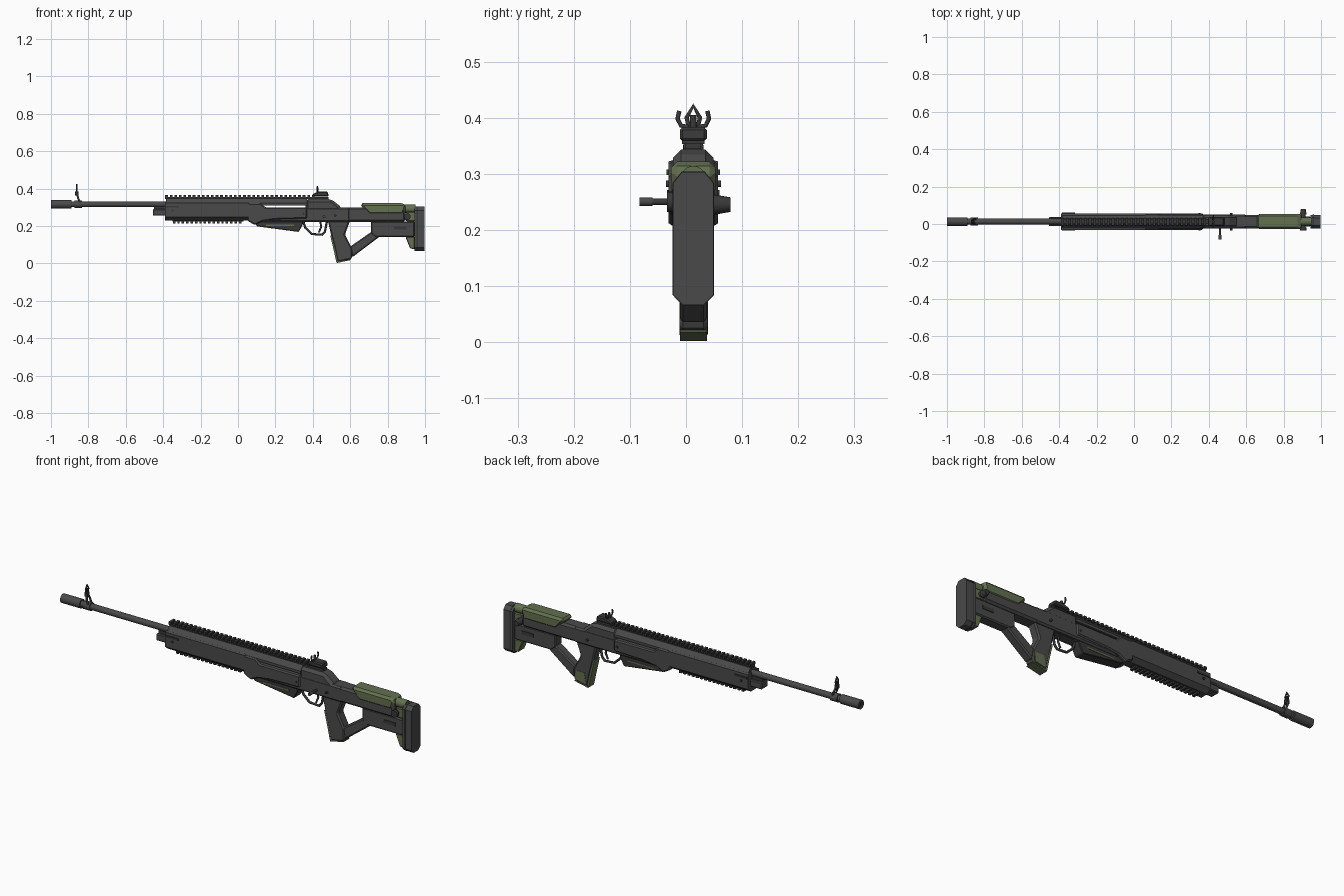
import bpy, bmesh, math
from mathutils import Vector

cube = bpy.data.objects.get("Cube")
if cube:
    bpy.data.objects.remove(cube)

CY = 0.013  # lengthwise mid-plane


def material(name, rgb):
    m = bpy.data.materials.new(name)
    m.use_nodes = True
    m.diffuse_color = (*rgb, 1)
    m.node_tree.nodes["Principled BSDF"].inputs["Base Color"].default_value = (*rgb, 1)
    return m


GREY = material("gunmetal grey", (0.068, 0.068, 0.068))
DARK = material("dark steel", (0.04, 0.04, 0.04))
GREEN = material("olive green", (0.125, 0.16, 0.08))


def finish(name, bm, mat, bevel=0.0, smooth=False, segments=1):
    bmesh.ops.recalc_face_normals(bm, faces=bm.faces)
    me = bpy.data.meshes.new(name)
    bm.to_mesh(me)
    bm.free()
    me.materials.append(mat)
    ob = bpy.data.objects.new(name, me)
    bpy.context.collection.objects.link(ob)
    if bevel:
        mod = ob.modifiers.new("bevel", 'BEVEL')
        mod.width, mod.segments, mod.limit_method = bevel, segments, 'ANGLE'
    if smooth:
        bpy.ops.object.select_all(action='DESELECT')
        ob.select_set(True)
        bpy.context.view_layer.objects.active = ob
        bpy.ops.object.shade_smooth_by_angle(angle=math.radians(40))
    return ob


def extrude(name, points, step, mat, bevel=0.0):
    bm = bmesh.new()
    face = bm.faces.new([bm.verts.new(p) for p in points])
    out = bmesh.ops.extrude_face_region(bm, geom=[face])
    bmesh.ops.translate(bm, vec=step, verts=[g for g in out["geom"] if isinstance(g, bmesh.types.BMVert)])
    return finish(name, bm, mat, bevel)


def side(name, pts, half, mat, bevel=0.0, y=CY):
    """Side outline (x, z) given thickness across y."""
    return extrude(name, [(x, y - half, z) for x, z in pts], (0, 2 * half, 0), mat, bevel)


def section(name, half_pts, x0, x1, mat):
    """Mirrored cross-section (y, z) pulled along x."""
    ring = half_pts + [(-y, z) for y, z in reversed(half_pts)]
    return extrude(name, [(x0, CY + y, z) for y, z in ring], (x1 - x0, 0, 0), mat)


def box(name, x0, x1, z0, z1, half, mat, bevel=0.0, y=CY):
    return side(name, [(x0, z0), (x1, z0), (x1, z1), (x0, z1)], half, mat, bevel, y)


def rod(name, a, b, r, mat, r2=None, sides=20):
    a, b = Vector(a), Vector(b)
    d = b - a
    bm = bmesh.new()
    bmesh.ops.create_cone(bm, cap_ends=True, segments=sides, radius1=r,
                          radius2=r if r2 is None else r2, depth=d.length)
    bm.transform(d.to_track_quat('Z', 'Y').to_matrix().to_4x4())
    bmesh.ops.translate(bm, vec=(a + b) / 2, verts=bm.verts)
    return finish(name, bm, mat, smooth=True)


def wire(name, pts, r, mat):
    cu = bpy.data.curves.new(name, 'CURVE')
    cu.dimensions, cu.bevel_depth, cu.bevel_resolution = '3D', r, 2
    cu.use_fill_caps = True
    sp = cu.splines.new('POLY')
    sp.points.add(len(pts) - 1)
    for p, c in zip(sp.points, pts):
        p.co = (*c, 1)
    cu.materials.append(mat)
    ob = bpy.data.objects.new(name, cu)
    bpy.context.collection.objects.link(ob)


# Barrel, muzzle and front sight
BZ = 0.316
rod("barrel", (-0.9, CY, BZ), (-0.3, CY, BZ), 0.0155, GREY)
rod("muzzle_brake", (-0.999, CY, BZ), (-0.89, CY, BZ), 0.023, GREY)
rod("muzzle_bore", (-1, CY, BZ), (-0.99, CY, BZ), 0.012, DARK)
rod("front_sight_collar", (-0.875, CY, BZ), (-0.835, CY, BZ), 0.021, GREY)
for s in (-1, 1):
    wire("front_sight_leg", [(-0.845, CY + s * .013, .325), (-0.855, CY + s * .013, .35),
                             (-0.86, CY + s * .006, .37)], 0.005, DARK)
box("front_sight_block", -0.872, -0.853, 0.362, 0.385, 0.011, DARK, 0.003)
wire("front_sight_hood", [(-0.862, CY + y, z) for y, z in
     ((-.007, .38), (-.012, .40), (0, .421), (.012, .40), (.007, .38))], 0.004, DARK)
rod("front_sight_post", (-0.862, CY, 0.38), (-0.862, CY, 0.402), 0.003, DARK)

# Gas block below the barrel
box("gas_block", -0.455, -0.38, 0.255, 0.29, 0.025, GREY, 0.004)
box("barrel_seat", -0.45, -0.38, 0.288, 0.305, 0.012, DARK)

# Handguard with stepped wide side panels
section("handguard", [(.02, .228), (.044, .247), (.044, .322), (.034, .325)], -0.39, 0.06, GREY)
side("handguard_rear", [(.05, .228), (.09, .205), (.13, .225), (.2, .235), (.37, .24),
                        (.37, .300), (.145, .300), (.12, .322), (.05, .322)], 0.044, GREY, 0.006)
for s in (-1, 1):
    y = CY + s * 0.045
    box("handguard_slot", -0.385, -0.315, 0.298, 0.308, 0.003, DARK, y=y)
    rod("handguard_screw", (-.35, y - .004, .282), (-.35, y + .004, .282), 0.006, DARK)

# Upper cover with sloping roof, leaving a narrow slit under it
section("upper_cover", [(.036, .309), (.036, .322), (.016, .346)], -0.385, 0.37, GREY)
side("cover_rear", [(.36, .22), (.57, .22), (.555, .298), (.50, .343), (.36, .343)], 0.036, GREY, 0.014)

# Receiver
side("receiver", [(.08, .222), (.6, .222), (.6, .30), (.08, .30)], 0.037, GREY, 0.008)

# Toothed rails, top and bottom
box("top_rail", -0.39, 0.485, 0.344, 0.355, 0.014, DARK)
for i in range(33):
    x = -0.389 + i * 0.0245
    box("top_rail_tooth", x, x + 0.014, 0.353, 0.366, 0.02, DARK)
box("bottom_rail", -0.35, 0.03, 0.224, 0.232, 0.013, DARK)
for i in range(16):
    x = -0.348 + i * 0.0235
    box("bottom_rail_tooth", x, x + 0.013, 0.214, 0.225, 0.018, DARK)

# Rear sight with curved ears
side("rear_sight_base", [(.395, .358), (.485, .358), (.48, .383), (.43, .383), (.40, .372)],
     0.024, DARK, 0.005)
for s in (-1, 1):
    wire("rear_sight_ear", [(.425, CY + s * y, z) for y, z in
         ((.008, .383), (.022, .386), (.028, .398), (.025, .412))], 0.004, DARK)
rod("rear_sight_post", (.425, CY, .38), (.425, CY, .405), 0.006, DARK)

# Magazine and trigger group
side("magazine", [(.09, .225), (.10, .198), (.325, .168), (.345, .205), (.35, .23)], 0.027, DARK, 0.003)
box("magazine_trim", 0.15, 0.30, 0.2, 0.207, 0.029, GREEN)
wire("trigger_guard", [(x, CY, z) for x, z in
     ((.35, .222), (.36, .19), (.395, .157), (.45, .153), (.465, .17), (.475, .222))], 0.006, DARK)
wire("trigger", [(x, CY, z) for x, z in ((.44, .222), (.445, .195), (.432, .165))], 0.005, DARK)

# Bolt handle and receiver pins
rod("bolt_handle", (.46, -.02, .25), (.46, -.07, .25), 0.006, DARK)
rod("bolt_knob", (.46, -.06, .25), (.46, -.083, .25), 0.0075, GREY)
for s in (-1, 1):
    for x, z in ((.35, .265), (.52, .255)):
        rod("receiver_pin", (x, CY + s * .034, z), (x, CY + s * .047, z), 0.006, DARK)

# Grip with olive front strap and heel
side("grip", [(.48, .23), (.60, .23), (.572, .155), (.61, .08), (.61, .03), (.60, .02),
              (.53, .005), (.52, .06), (.50, .14)], 0.025, GREY, 0.007)
side("grip_front_strap", [(.493, .15), (.503, .15), (.526, .06), (.538, .004), (.526, .004),
                          (.514, .06)], 0.022, GREEN)
side("grip_heel", [(.528, .002), (.604, .018), (.604, .022), (.528, .01)], 0.024, GREEN)
side("grip_panel", [(.535, .014), (.597, .028), (.595, .075), (.548, .075)], 0.003, GREEN,
     y=CY + 0.0235)

# Thumbhole stock
side("stock_beam", [(.55, .222), (.895, .222), (.895, .30), (.55, .30)], 0.036, GREY, 0.01)
side("stock_strut", [(.60, .09), (.715, .17), (.76, .145), (.61, .032)], 0.024, GREY, 0.006)
side("stock_block", [(.71, .225), (.945, .225), (.945, .14), (.735, .14), (.71, .16)], 0.027, GREY, 0.006)
for s in (-1, 1):
    box("stock_slot", 0.835, 0.90, 0.18, 0.197, 0.004, DARK, y=CY + s * 0.026)

# Olive cheek piece, rear post and toe piece
side("cheek_piece", [(.655, .322), (.885, .322), (.90, .305), (.885, .262), (.70, .262), (.66, .305)],
     0.040, GREEN, 0.012)
rod("rear_post_upper", (.89, CY, .292), (.95, CY, .292), 0.022, GREEN)
box("rear_post_block", 0.90, 0.95, 0.225, 0.275, 0.022, GREEN, 0.004)
side("toe_piece", [(.895, .142), (.945, .142), (.945, .075), (.92, .08)], 0.024, GREEN, 0.004)

# Adjustment clamp and knob
rod("clamp_pin", (.905, -.03, .25), (.905, .06, .25), 0.012, DARK)
rod("clamp_knob", (.905, .05, .245), (.905, .079, .245), 0.018, DARK, 0.013)
rod("clamp_head", (.905, -.034, .25), (.905, -.02, .25), 0.018, DARK)

# Butt plate with chamfered corners
section("butt_plate", [(.018, .066), (.036, .084), (.036, .283), (.02, .303)], 0.945, 0.997, GREY)
section("butt_pad_seam", [(.0185, .065), (.037, .084), (.037, .284), (.0205, .304)], 0.955, 0.962, DARK)
